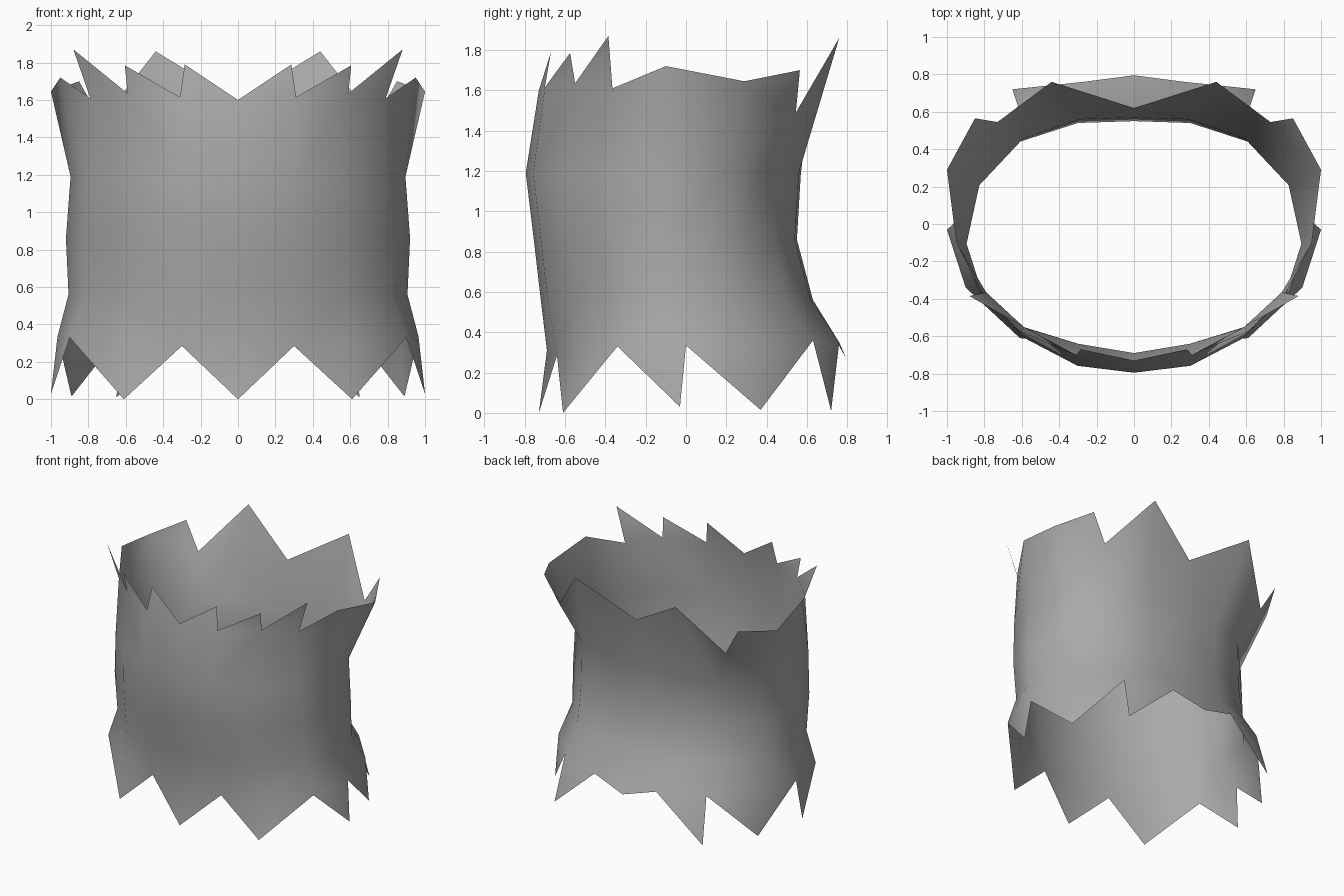
import bpy, bmesh

if "Cube" in bpy.data.objects:
    bpy.data.objects.remove(bpy.data.objects["Cube"])

# Material
grey = bpy.data.materials.new("mid_grey")
grey.diffuse_color = (0.40, 0.40, 0.40, 1)
grey.use_nodes = True
grey.node_tree.nodes["Principled BSDF"].inputs["Base Color"].default_value = grey.diffuse_color

# Half outline of the tube at mid height, from the front centre to the back centre
plan = [(0, -.755), (.31, -.72), (.60, -.58), (.83, -.36), (.92, -.10),
        (.85, .20), (.61, .44), (.30, .54), (0, .55)]


def ring(z, width, front, back):
    """Half outline scaled to a side width, front depth and back depth."""
    return [(x * width, y * (front if y < 0 else back), z) for x, y in plan]


# Flared lower rim and ragged upper rim
lower = [(0, -.69, .31), (.30, -.64, .285), (.61, -.545, .31), (.90, -.34, .33),
         (.965, 0, .335), (.87, .355, .35), (.62, .63, .36), (.27, .76, .35), (0, .795, .27)]
upper = [(0, -.73, 1.60), (.31, -.70, 1.615), (.59, -.55, 1.635), (.79, -.365, 1.61),
         (.95, -.10, 1.72), (1.0, .29, 1.645), (.73, .545, 1.49), (.44, .76, 1.86), (0, .62, 1.59)]

rings = [lower,
         ring(.56, .985, .954, 1.145),
         ring(.86, 1.0, 1.0, 1.0),
         ring(1.19, .973, 1.053, 1.036),
         upper]

# Pointed teeth: tip position and the rim spans it hangs on
lower_teeth = [((0, -.73, 0), [0]), ((.61, -.61, 0), [1, 2]), ((1.0, -.03, .03), [3]),
               ((.89, .37, .015), [4, 5]), ((.65, .72, .01), [6])]
upper_teeth = [((.285, -.67, 1.79), [0]), ((.605, -.575, 1.785), [1]),
               ((.88, -.385, 1.87), [2]), ((.85, .565, 1.70), [5])]

bm = bmesh.new()
grid = [[bm.verts.new(p) for p in r] for r in rings]

# Tube wall
for a, b in zip(grid, grid[1:]):
    for i in range(len(plan) - 1):
        bm.faces.new((a[i], a[i + 1], b[i + 1], b[i]))

# Teeth along both rims
for tip, spans in lower_teeth:
    t = bm.verts.new(tip)
    for i in spans:
        bm.faces.new((t, grid[0][i + 1], grid[0][i]))
for tip, spans in upper_teeth:
    t = bm.verts.new(tip)
    for i in spans:
        bm.faces.new((t, grid[-1][i], grid[-1][i + 1]))

for f in bm.faces:
    f.smooth = True

mesh = bpy.data.meshes.new("torn_sleeve")
bm.to_mesh(mesh)
bm.free()
mesh.materials.append(grey)
sleeve = bpy.data.objects.new("torn_sleeve", mesh)
bpy.context.collection.objects.link(sleeve)

# Other half
mirror = sleeve.modifiers.new("mirror", 'MIRROR')
mirror.use_axis[0] = True
mirror.use_clip = True
mirror.merge_threshold = 0.001
